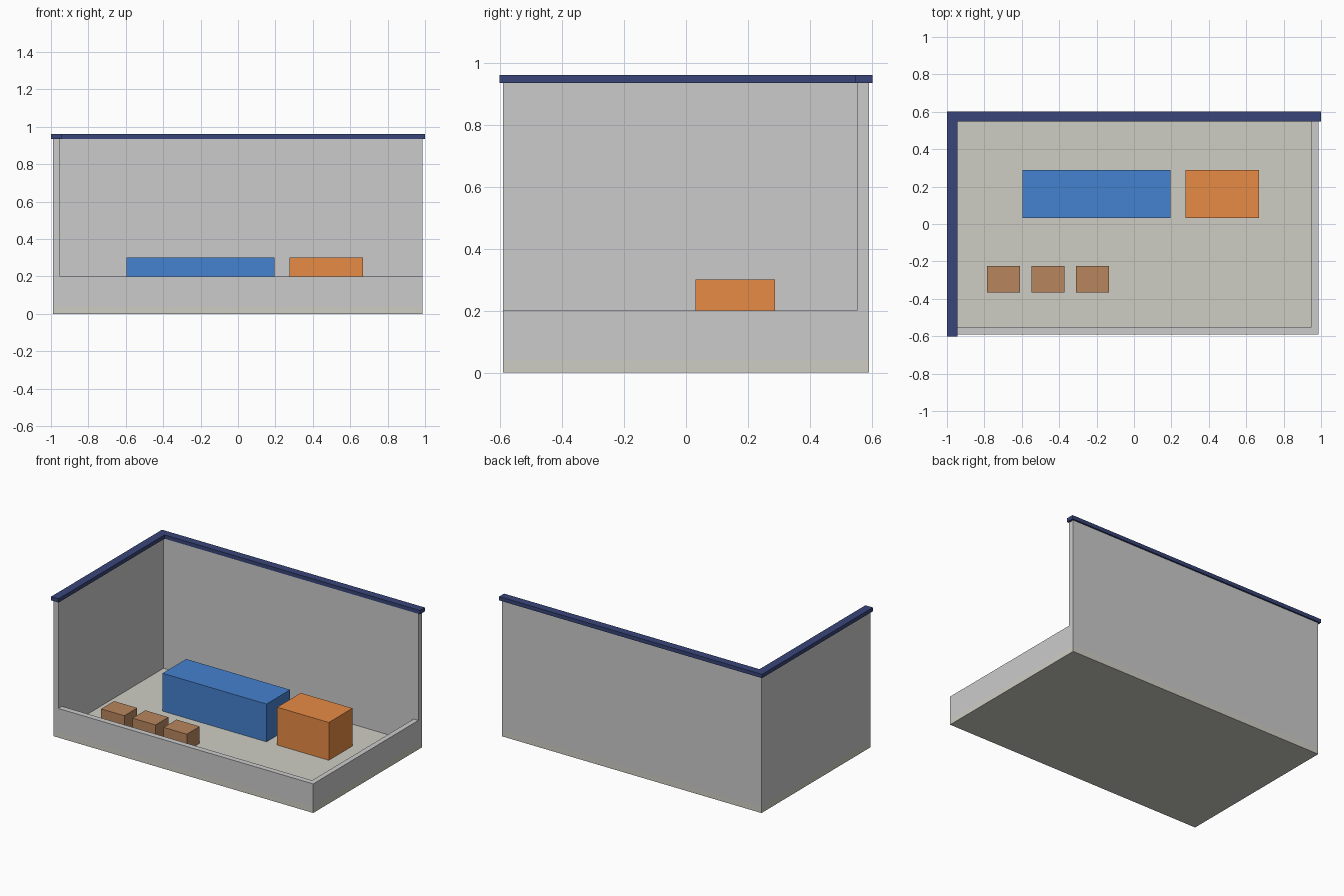
import bpy
import bmesh
from mathutils import Vector

if "Cube" in bpy.data.objects:
    bpy.data.objects.remove(bpy.data.objects["Cube"])


def material(name, rgb):
    m = bpy.data.materials.new(name)
    m.diffuse_color = (*rgb, 1.0)
    m.use_nodes = True
    m.node_tree.nodes["Principled BSDF"].inputs["Base Color"].default_value = m.diffuse_color
    return m


def add_object(name, bm, mat=None):
    bmesh.ops.recalc_face_normals(bm, faces=bm.faces)
    mesh = bpy.data.meshes.new(name)
    bm.to_mesh(mesh)
    bm.free()
    obj = bpy.data.objects.new(name, mesh)
    bpy.context.collection.objects.link(obj)
    if mat:
        mesh.materials.append(mat)
    return obj


def box(name, x, y, z, mat=None):
    """Box spanning the (min, max) ranges on each axis."""
    bm = bmesh.new()
    bmesh.ops.create_cube(bm, size=1.0)
    lo, hi = map(Vector, zip(x, y, z))
    bmesh.ops.scale(bm, vec=hi - lo, verts=bm.verts)
    bmesh.ops.translate(bm, vec=(lo + hi) / 2, verts=bm.verts)
    return add_object(name, bm, mat)


def prism(name, outline, z, mat=None):
    """Flat outline extruded between two heights."""
    bm = bmesh.new()
    face = bm.faces.new([bm.verts.new((x, y, z[0])) for x, y in outline])
    top = bmesh.ops.extrude_face_region(bm, geom=[face], use_keep_orig=True)["geom"]
    verts = [v for v in top if isinstance(v, bmesh.types.BMVert)]
    bmesh.ops.translate(bm, vec=(0, 0, z[1] - z[0]), verts=verts)
    return add_object(name, bm, mat)


def corner(left, front, right, back, inner_left, inner_back):
    """L-shaped plan running along the left and back sides."""
    return [(left, front), (inner_left, front), (inner_left, inner_back),
            (right, inner_back), (right, back), (left, back)]


floor_mat = material("floor_beige", (0.62, 0.61, 0.55))
navy = material("navy", (0.04, 0.06, 0.19))
blue = material("blue", (0.06, 0.22, 0.62))
orange = material("orange", (0.80, 0.26, 0.06))
brown = material("brown", (0.48, 0.24, 0.11))

L, R, F, B = -0.988, 0.986, -0.591, 0.591
FLOOR = 0.04

# Floor slab
box("floor", (L, R), (F, B), (0, FLOOR), floor_mat)

# Tall walls on the left and back, low walls on the front and right
prism("tall_walls", corner(L, F, R, B, -0.953, 0.552), (FLOOR, 0.935))
low_plan = [(-0.953, F), (R, F), (R, 0.552), (0.95, 0.552),
            (0.95, -0.552), (-0.953, -0.552)]
prism("low_walls", low_plan, (FLOOR, 0.20))

# Navy capping on the tall walls
prism("wall_trim", corner(-1, -0.602, 1, 0.602, -0.943, 0.548),
      (0.935, 0.961), navy)

# Large blocks on the floor
box("blue_block", (-0.596, 0.195), (0.031, 0.288), (FLOOR, 0.30), blue)
box("orange_block", (0.276, 0.669), (0.031, 0.288), (FLOOR, 0.30), orange)

# Row of three small crates
for i in range(3):
    x = -0.785 + i * 0.2375
    box(f"crate_{i + 1}", (x, x + 0.176), (-0.365, -0.225), (FLOOR, 0.156), brown)
